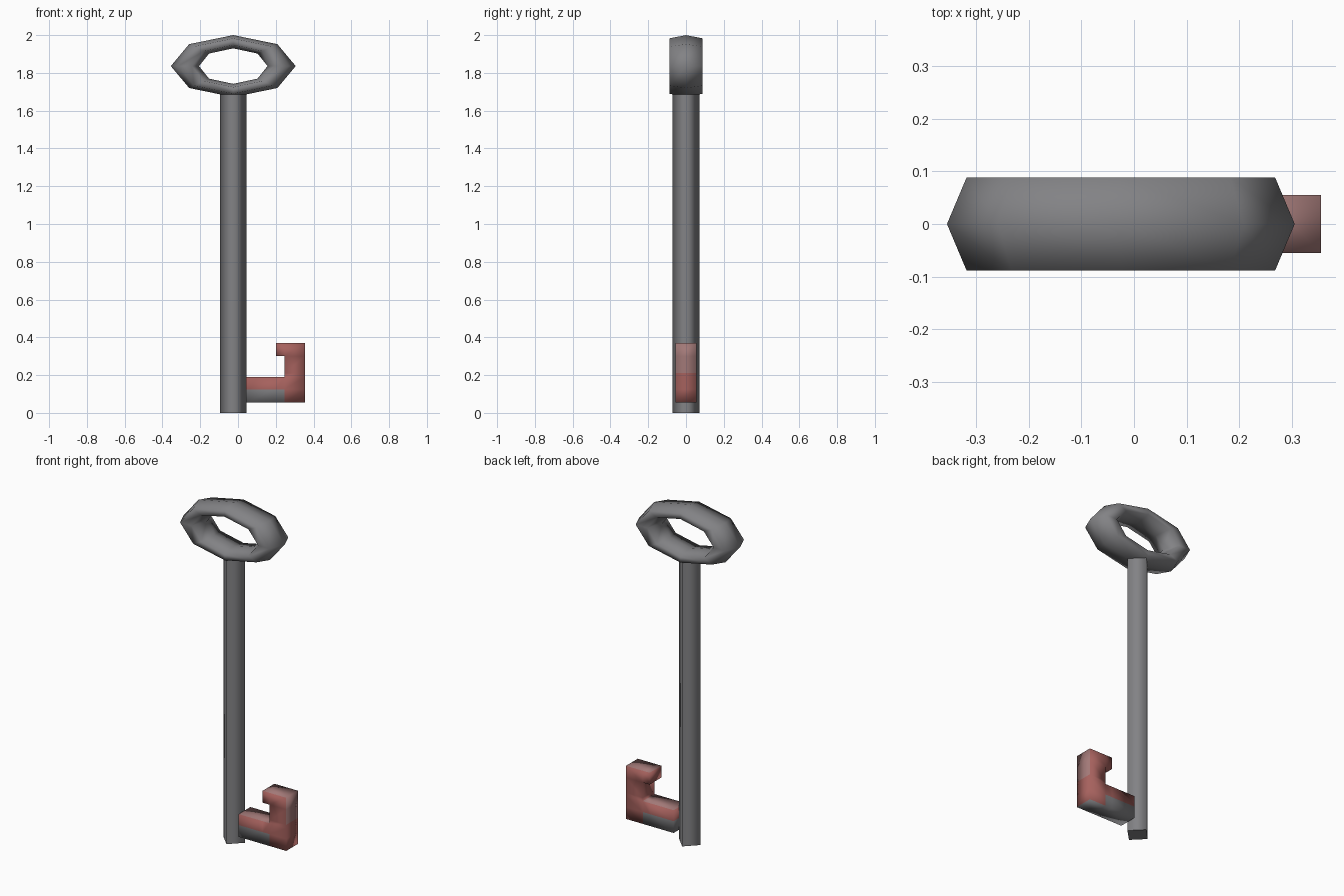
import bpy, bmesh, math

if "Cube" in bpy.data.objects:
    bpy.data.objects.remove(bpy.data.objects["Cube"])


def material(name, rgb):
    m = bpy.data.materials.new(name)
    m.diffuse_color = (*rgb, 1.0)
    m.use_nodes = True
    m.node_tree.nodes["Principled BSDF"].inputs["Base Color"].default_value = m.diffuse_color
    return m


iron = material("grey_iron", (0.225, 0.225, 0.235))
rust = material("rusty_red", (0.38, 0.12, 0.11))
pale = material("faded_red", (0.36, 0.19, 0.185))


def finish(bm, name, mats):
    bmesh.ops.recalc_face_normals(bm, faces=bm.faces[:])
    me = bpy.data.meshes.new(name)
    bm.to_mesh(me)
    bm.free()
    for m in mats:
        me.materials.append(m)
    ob = bpy.data.objects.new(name, me)
    bpy.context.collection.objects.link(ob)
    return ob


AXIS = -0.025  # x position of the shaft and bow

# Bow: oval ring, 8 segments round, hexagonal cross-section
bm = bmesh.new()
rings = []
for i in range(8):
    a = i * math.tau / 8
    ring = []
    for j in range(6):
        b = j * math.tau / 6
        rx = 0.256 + 0.0745 * math.cos(b)
        rz = 0.129 + 0.035 * math.cos(b)
        ring.append(bm.verts.new((AXIS + rx * math.cos(a),
                                  0.102 * math.sin(b),
                                  1.836 + rz * math.sin(a))))
    rings.append(ring)
for i in range(8):
    r0, r1 = rings[i], rings[(i + 1) % 8]
    for j in range(6):
        k = (j + 1) % 6
        bm.faces.new((r0[j], r1[j], r1[k], r0[k]))
for f in bm.faces:
    f.smooth = True
finish(bm, "bow_ring", [iron])

# Shaft: four-sided bar turned on its corner
bm = bmesh.new()
outline = [(0.071, 0), (0, 0.072), (-0.071, 0), (0, -0.072)]
base = bm.faces.new([bm.verts.new((AXIS + x, y, 0)) for x, y in outline])
ext = bmesh.ops.extrude_face_region(bm, geom=[base], use_keep_orig=True)
for v in ext["geom"]:
    if isinstance(v, bmesh.types.BMVert):
        v.co.z = 1.69
for f in bm.faces:
    f.smooth = True
for e in bm.edges:  # keep the end caps crisp
    if abs(e.verts[0].co.z - e.verts[1].co.z) < 0.01:
        e.smooth = False
finish(bm, "shaft", [iron])

# Bit: hooked tooth, made of grid cells extruded through y
xs = [0.043, 0.20, 0.245, 0.355]
zs = [0.055, 0.125, 0.19, 0.21, 0.30, 0.37]
cells = [(0, 0), (1, 0), (2, 0), (0, 1), (1, 1), (2, 1),
         (2, 2), (2, 3), (1, 4), (2, 4)]
bm = bmesh.new()
grid = {}


def corner(i, k):
    if (i, k) not in grid:
        grid[i, k] = bm.verts.new((xs[i], -0.055, zs[k]))
    return grid[i, k]


faces = [bm.faces.new((corner(i, k), corner(i + 1, k),
                       corner(i + 1, k + 1), corner(i, k + 1))) for i, k in cells]
ext = bmesh.ops.extrude_face_region(bm, geom=faces, use_keep_orig=True)
for v in ext["geom"]:
    if isinstance(v, bmesh.types.BMVert):
        v.co.y = 0.055
bmesh.ops.recalc_face_normals(bm, faces=bm.faces[:])
bm.normal_update()
for f in bm.faces:
    c, n = f.calc_center_median(), f.normal
    f.smooth = True
    if c.z < 0.125 and c.x < 0.245 or n.z < -0.9 and c.z < 0.1:
        f.material_index = 0      # bare iron under and low on the arm
    elif n.z > 0.9 or n.x > 0.9 and c.z > 0.21:
        f.material_index = 2      # worn tops and upper end
    else:
        f.material_index = 1
finish(bm, "key_bit", [iron, rust, pale])
